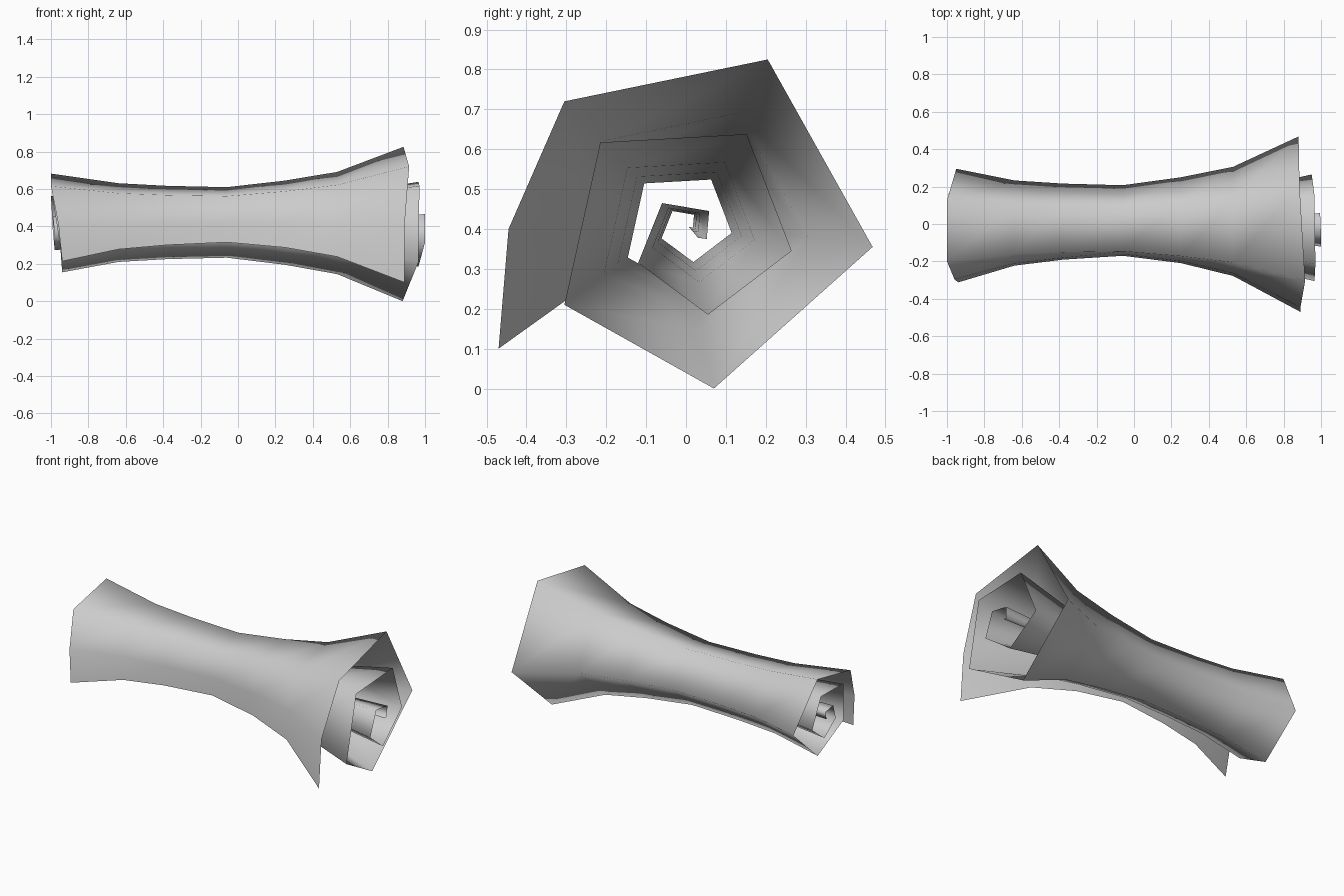
import bpy, bmesh

if "Cube" in bpy.data.objects:
    bpy.data.objects.remove(bpy.data.objects["Cube"])

# Spiral cross-section at the flared end: (y, z, left end x, right end x)
spiral = [
    (-.47, .10, -.94, .89), (-.445, .40, -.96, .89), (-.305, .72, -1.0, .915),
    (.205, .825, -1.0, .885), (.468, .355, -.95, .88), (.07, .0, -.94, .88),
    (-.305, .21, -.95, .965), (-.215, .617, -.99, .97), (.152, .638, -1.0, .965),
    (.265, .345, -.99, .95), (.055, .185, -.98, .965), (-.12, .315, -.98, 1.0),
    (-.06, .465, -.99, 1.0), (.058, .445, -.99, .995), (.052, .375, -.99, .99),
    (.03, .378, -.99, .99),
]
# Waisted profile along x: station, scale of the roll, scale of the loose flap
stations = [
    (-1.0, .64, .655), (-.64, .51, .46), (-.38, .475, .39), (-.06, .457, .345),
    (.25, .545, .43), (.53, .662, .58), (.9, 1.0, 1.0),
]
CY, CZ = -.012, .428   # axis of the roll

# Rolled sheet: scaled copies of the spiral bridged along x
bm = bmesh.new()
rows = []
for k, (x, roll, flap) in enumerate(stations):
    row = []
    for i, (y, z, left, right) in enumerate(spiral):
        s = flap if i < 2 else roll
        px = left if k == 0 else right if k == len(stations) - 1 else x
        row.append(bm.verts.new((px, CY + (y - CY) * s, CZ + (z - CZ) * s)))
    rows.append(row)
for a, b in zip(rows, rows[1:]):
    for i in range(len(spiral) - 1):
        bm.faces.new((a[i], a[i + 1], b[i + 1], b[i])).smooth = True
bmesh.ops.recalc_face_normals(bm, faces=bm.faces)
# Outside of the roll faces outward
bm.faces.ensure_lookup_table()
top = max(bm.faces, key=lambda f: f.calc_center_median().z)
if top.normal.z < 0:
    bmesh.ops.reverse_faces(bm, faces=bm.faces)

mesh = bpy.data.meshes.new("rolled_sheet")
bm.to_mesh(mesh)
bm.free()
bpy.context.collection.objects.link(bpy.data.objects.new("rolled_sheet", mesh))
